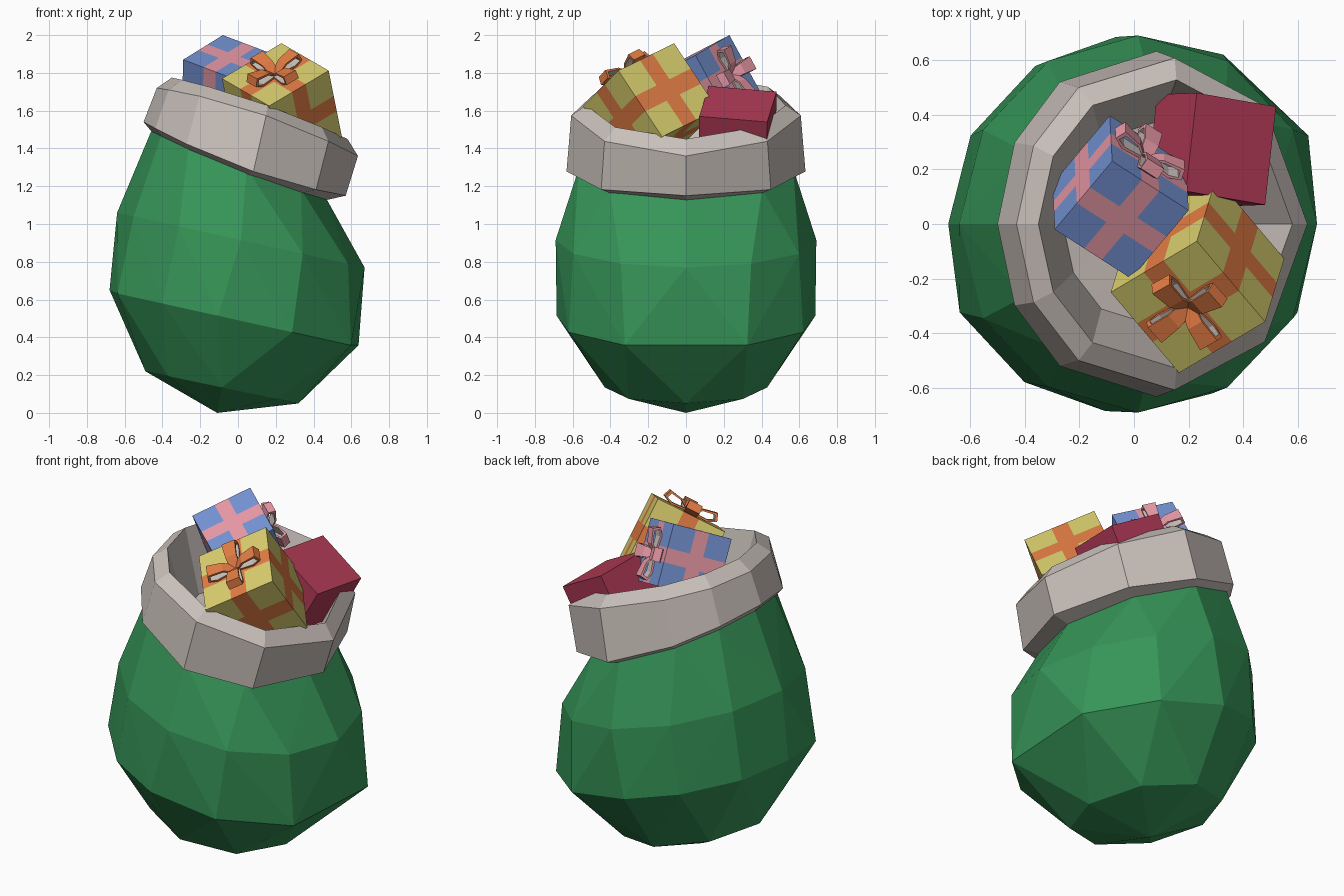
import bpy, bmesh, math
from mathutils import Vector as V

if "Cube" in bpy.data.objects:
    bpy.data.objects.remove(bpy.data.objects["Cube"])


def material(name, r, g, b):
    m = bpy.data.materials.new(name)
    lin = [((c / 255 + 0.055) / 1.055) ** 2.4 for c in (r, g, b)]
    m.diffuse_color = (*lin, 1)
    m.use_nodes = True
    m.node_tree.nodes["Principled BSDF"].inputs["Base Color"].default_value = m.diffuse_color
    return m


GREEN = material("green cloth", 54, 149, 88)
GREY = material("pale fur", 200, 191, 185)
YELLOW = material("yellow paper", 217, 206, 110)
ORANGE = material("orange ribbon", 226, 124, 68)
BLUE = material("blue paper", 116, 146, 210)
PINK = material("pink ribbon", 230, 152, 165)
RED = material("crimson paper", 176, 58, 86)


def finish(name, bm, mats):
    bmesh.ops.remove_doubles(bm, verts=bm.verts, dist=1e-4)
    bmesh.ops.recalc_face_normals(bm, faces=bm.faces)
    me = bpy.data.meshes.new(name)
    bm.to_mesh(me)
    bm.free()
    for m in mats:
        me.materials.append(m)
    ob = bpy.data.objects.new(name, me)
    bpy.context.collection.objects.link(ob)
    return ob


def mirrored(angles):
    """Angles on one half, mirrored to a full turn."""
    return [0] * (angles[0] == 0) + [a for a in angles if 0 < a < 180] + [180] + \
           [360 - a for a in reversed(angles) if 0 < a < 180]


def ring(lx, lz, rx, rz, ry, angles, sag=0.0):
    """Tilted ring through a left and a right point, y radius ry, raised by sag at front and back."""
    c = V(((lx + rx) / 2, 0, (lz + rz) / 2))
    h = V(((rx - lx) / 2, 0, (rz - lz) / 2))
    out = []
    for a in angles:
        s, k = math.sin(math.radians(a)), math.cos(math.radians(a))
        out.append(c + h * k + V((0, ry * s, sag * s * s)))
    return out


CUFF = mirrored([0, 45, 85, 125, 152, 180])

# sack body: hull around slanted rings, opened at the mouth
bm = bmesh.new()
belly = ring(-0.68, 0.65, 0.72, 0.34, 0.69, mirrored([28, 64, 97, 123, 152, 180]))
for p in belly:
    if p.y < -0.01:
        p.x -= 0.04
mouth = ring(-0.46, 1.49, 0.47, 1.13, 0.57, CUFF)
pts = [V((-0.11, 0, 0))] + ring(-0.49, 0.22, 0.32, 0.05, 0.43, range(0, 360, 45)) + belly
pts += ring(-0.64, 1.06, 0.67, 0.77, 0.69, range(0, 360, 30))
for p in pts:
    bm.verts.new(p)
top = {bm.verts.new(p) for p in mouth}
bmesh.ops.convex_hull(bm, input=bm.verts)
bmesh.ops.delete(bm, geom=[f for f in bm.faces if set(f.verts) <= top], context='FACES_ONLY')
finish("sack_body", bm, [GREEN])

# fur cuff: rings from the underside, over the rim, down a funnel to the inner floor
bm = bmesh.new()
rings = [(-0.45, 1.48, 0.46, 1.125, 0.56, -0.03), (-0.50, 1.54, 0.57, 1.15, 0.635, -0.05),
         (-0.43, 1.72, 0.635, 1.36, 0.61, 0.05), (-0.35, 1.775, 0.58, 1.45, 0.53, 0.03),
         (-0.26, 1.40, 0.40, 1.13, 0.38, 0.0)]
rows = [[bm.verts.new(p) for p in ring(*r[:5], CUFF, r[5])] for r in rings]
n = len(CUFF)
for a, b in zip(rows, rows[1:]):
    for i in range(n):
        j = (i + 1) % n
        bm.faces.new((a[i], a[j], b[j], b[i]))
bm.faces.new(rows[-1])
bm.faces.new(rows[0][::-1])
finish("fur_cuff", bm, [GREY])


def gift(name, corner, u, v, depth, mats):
    """Box from a top corner and two edges; with a ribbon cross on each side if two materials."""
    c, u, v = V(corner), V(u), V(v)
    d = u.cross(v).normalized() * depth
    if d.z > 0:
        d = -d
    cuts = [0, 0.385, 0.615, 1] if len(mats) > 1 else [0, 1]
    bm = bmesh.new()
    for a, b, w in ((u, v, d), (v, d, u), (d, u, v)):
        for o in (c, c + w):
            for i in range(len(cuts) - 1):
                for j in range(len(cuts) - 1):
                    q = [(cuts[i], cuts[j]), (cuts[i + 1], cuts[j]),
                         (cuts[i + 1], cuts[j + 1]), (cuts[i], cuts[j + 1])]
                    f = bm.faces.new([bm.verts.new(o + a * s + b * t) for s, t in q])
                    f.material_index = int(len(mats) > 1 and (i == 1 or j == 1))
    finish(name, bm, mats)
    return c, u, v, d


def bow(name, centre, u, v, normal, mat, size):
    """Four hollow ribbon loops, pale on the inside."""
    nrm = normal.normalized()
    prof = [(0, 0.03), (0.7, 0.0), (1.0, 0.15), (0.9, 0.43), (0.35, 0.32)]
    mx = sum(p[0] for p in prof) / 5
    mz = sum(p[1] for p in prof) / 5
    inner = [(mx + (x - mx) * 0.76, mz + (z - mz) * 0.62) for x, z in prof]
    bm = bmesh.new()
    for d in (u.normalized(), -u.normalized(), v.normalized(), -v.normalized()):
        side = nrm.cross(d)
        loops = []
        for shape, s in ((prof, -1), (prof, 1), (inner, 1), (inner, -1)):
            loops.append([bm.verts.new(centre + (d * x + nrm * z) * size
                                       + side * s * size * (0.17 + 0.09 * x)) for x, z in shape])
        for k in range(4):
            a, b = loops[k], loops[(k + 1) % 4]
            for i in range(5):
                j = (i + 1) % 5
                f = bm.faces.new((a[i], a[j], b[j], b[i]))
                f.material_index = int(k == 2)
    finish(name, bm, [mat, GREY])


# yellow gift with a bow on its lid
c, u, v, d = gift("yellow_gift", (-0.085, -0.25, 1.77), (0.315, 0.187, 0.187),
                  (0.25, -0.295, -0.145), 0.425, [YELLOW, ORANGE])
bow("yellow_gift_bow", c + (u + v) / 2, u, v, -d, ORANGE, 0.16)

# blue gift with a bow on its back side
c, u, v, d = gift("blue_gift", (-0.29, -0.02, 1.87), (0.21, 0.25, 0.13),
                  (0.28, -0.18, -0.106), 0.35, [BLUE, PINK])
bow("blue_gift_bow", c + u + v * 0.44 + d * 0.53, v, d, u, PINK, 0.15)

# plain crimson gift
gift("crimson_gift", (0.48, 0.07, 1.57), (0.04, 0.36, -0.03), (-0.29, 0.05, 0.16), 0.3, [RED])
